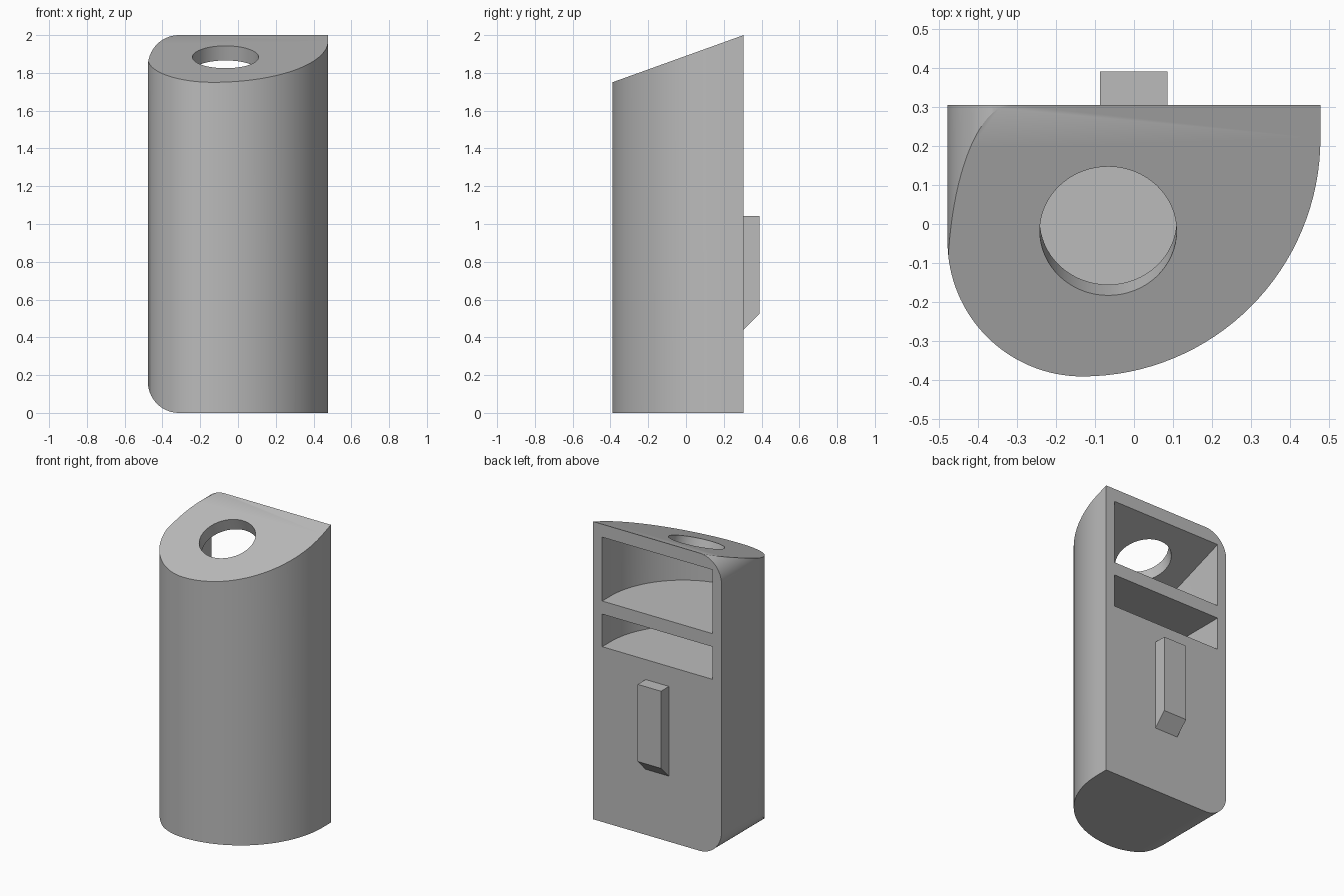
import bpy, bmesh
from math import sin, cos, pi, atan2
from mathutils import Vector, Matrix

if "Cube" in bpy.data.objects:
    bpy.data.objects.remove(bpy.data.objects["Cube"])

W, FRONT, BACK = 0.477, -0.39, 0.305   # half width, front and back limits
SLOPE = atan2(0.25, BACK - FRONT)      # tilt of the top
NORMAL = Vector((0, -sin(SLOPE), cos(SLOPE)))
WALL, ROOF = 0.068, 0.082

grey = bpy.data.materials.new("plain_grey")
grey.use_nodes = True
grey.diffuse_color = (0.5, 0.5, 0.5, 1)
grey.node_tree.nodes["Principled BSDF"].inputs["Base Color"].default_value = (0.5, 0.5, 0.5, 1)


def arc(cx, cy, r, a0, a1, n=32):
    """Points along a circular arc, angles in half turns."""
    angles = [pi * (a0 + (a1 - a0) * i / n) for i in range(n + 1)]
    return [(cx + r * cos(a), cy + r * sin(a)) for a in angles]


def prism(name, points, offset, top_plane=None):
    """Extrude a closed 3D polygon, optionally trimming it under a plane."""
    bm = bmesh.new()
    face = bm.faces.new([bm.verts.new(p) for p in points])
    ext = bmesh.ops.extrude_face_region(bm, geom=[face])
    moved = [g for g in ext["geom"] if isinstance(g, bmesh.types.BMVert)]
    bmesh.ops.translate(bm, verts=moved, vec=offset)
    if top_plane:
        cut = bmesh.ops.bisect_plane(bm, geom=bm.verts[:] + bm.edges[:] + bm.faces[:],
                                     plane_co=top_plane, plane_no=NORMAL, clear_outer=True)
        rim = [g for g in cut["geom_cut"] if isinstance(g, bmesh.types.BMEdge)]
        if rim:
            bmesh.ops.contextual_create(bm, geom=rim)
    bmesh.ops.recalc_face_normals(bm, faces=bm.faces)
    mesh = bpy.data.meshes.new(name)
    bm.to_mesh(mesh)
    bm.free()
    obj = bpy.data.objects.new(name, mesh)
    bpy.context.collection.objects.link(obj)
    mesh.materials.append(grey)
    return obj


def plan(inset, back, z):
    """Teardrop floor plan: straight back, tight right curve, wide left curve."""
    left = arc(-0.132, -0.045, 0.345 - inset, 1, 1.5)
    right = arc(-0.132, 0.219, 0.609 - inset, 1.5, 2)
    pts = [(-W + inset, back)] + left + right[1:] + [(W - inset, back)]
    return [(x, y, z) for x, y in pts]


def boolean(target, tool, operation):
    tool.hide_render = True
    mod = target.modifiers.new(tool.name, 'BOOLEAN')
    mod.operation, mod.solver, mod.object = operation, 'EXACT', tool
    bpy.context.view_layer.objects.active = target
    bpy.ops.object.modifier_apply(modifier=mod.name)
    bpy.data.objects.remove(tool)


# Body with sloping top
body = prism("body", plan(0, BACK, 0), (0, 0, 2.1), (0, BACK, 2))

# Round the top and bottom edges of the right side
R = 0.165
side = (arc(-W + R, R, R, 1.5, 1, 24) + arc(-W + R, 2 - R, R, 1, 0.5, 24)
        + [(0.6, 2), (0.6, 0)])
boolean(body, prism("rounding", [(x, -0.6, z) for x, z in side], (0, 1.2, 0)), 'INTERSECT')

# Two open compartments separated by a shelf
roof_point = Vector((0, BACK, 2)) - NORMAL * ROOF
for name, low, high in (("lower_bay", 1.177, 1.396), ("upper_bay", 1.484, 2.1)):
    bay = prism(name, plan(WALL, 0.4, low), (0, 0, high - low), roof_point)
    boolean(body, bay, 'DIFFERENCE')

# Round hole square to the sloping top
hole = prism("hole", [(x, y, -0.15) for x, y in arc(0, 0, 0.175, 0, 2, 64)[:-1]], (0, 0, 0.3))
hole_y = -0.018
hole_z = 2 - (BACK - hole_y) * 0.25 / (BACK - FRONT)
hole.data.transform(Matrix.Translation((-0.066, hole_y, hole_z)) @ Matrix.Rotation(SLOPE, 4, 'X'))
boolean(body, hole, 'DIFFERENCE')

# Smooth curved walls, keep sharp edges
bpy.ops.object.select_all(action='DESELECT')
body.select_set(True)
bpy.context.view_layer.objects.active = body
bpy.ops.object.shade_smooth_by_angle(angle=pi / 7)

# Hook on the back with chamfered lower end
hook = [(BACK - 0.01, 0.43), (BACK, 0.44), (0.39, 0.525), (0.39, 1.043), (BACK - 0.01, 1.043)]
prism("back_hook", [(-0.087, y, z) for y, z in hook], (0.173, 0, 0))
